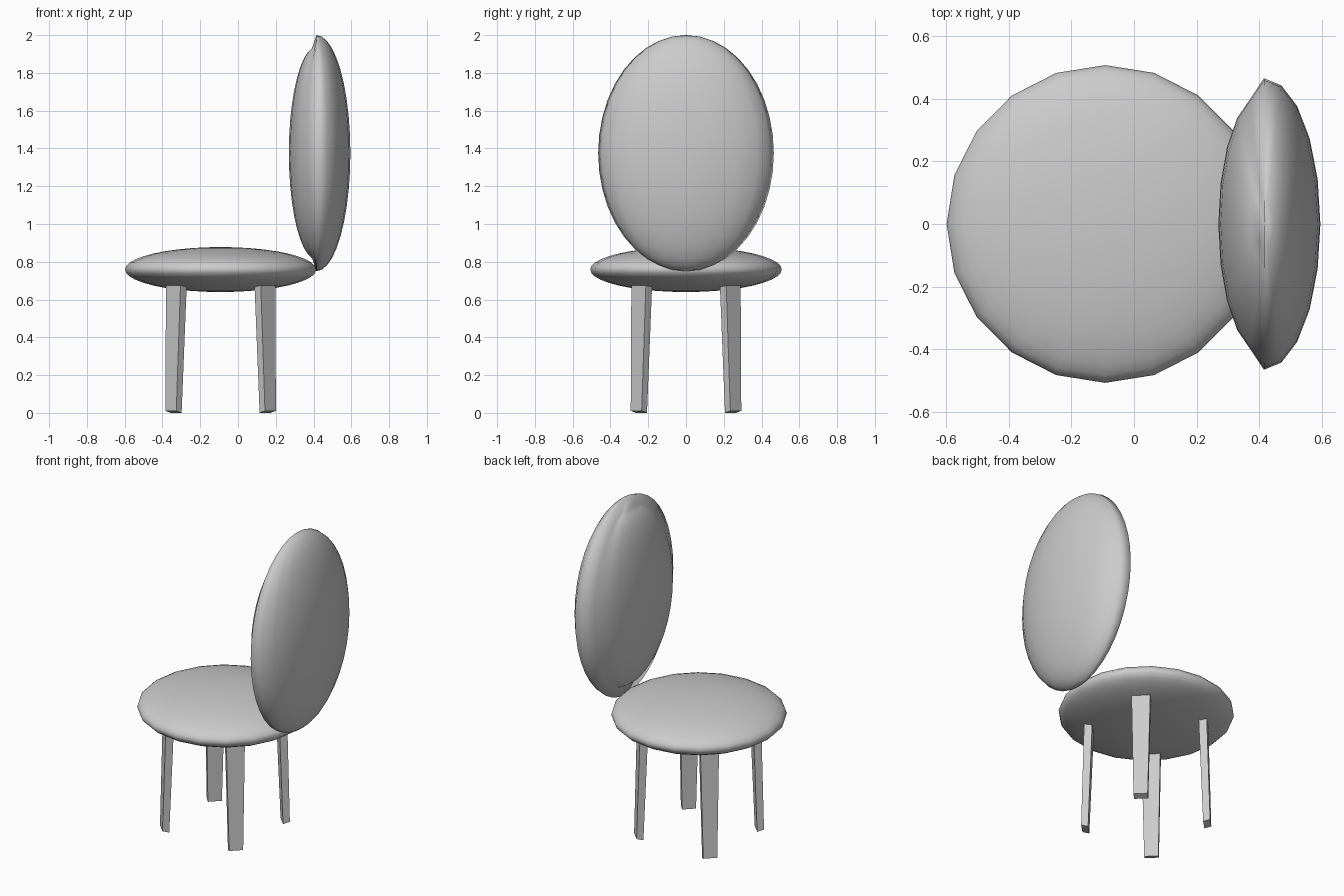
import bpy, bmesh
from math import radians, sqrt
from mathutils import Matrix, Vector

cube = bpy.data.objects.get("Cube")
if cube:
    bpy.data.objects.remove(cube, do_unlink=True)

grey = bpy.data.materials.new("plain grey")
grey.use_nodes = True
color = (0.6, 0.6, 0.6, 1)
grey.diffuse_color = color
grey.node_tree.nodes["Principled BSDF"].inputs["Base Color"].default_value = color

CENTER_X = -0.092


def finish(name, bm, smooth):
    bmesh.ops.recalc_face_normals(bm, faces=bm.faces)
    for f in bm.faces:
        f.smooth = smooth
    mesh = bpy.data.meshes.new(name)
    bm.to_mesh(mesh)
    bm.free()
    mesh.materials.append(grey)
    obj = bpy.data.objects.new(name, mesh)
    bpy.context.collection.objects.link(obj)
    return obj


def unit_sphere():
    bm = bmesh.new()
    bmesh.ops.create_uvsphere(bm, u_segments=20, v_segments=20, radius=1)
    return bm


# Seat: flattened round cushion
bm = unit_sphere()
bmesh.ops.scale(bm, vec=(0.506, 0.507, 0.119), verts=bm.verts)
seat = finish("seat", bm, True)
seat.location = (CENTER_X, 0, 0.759)

# Backrest: oval cushion whose inner half is drawn in, leaving a full-size rim
bm = unit_sphere()
inner = [v for v in bm.verts if v.co.x < -0.001]
bmesh.ops.scale(bm, vec=(0.81, 0.9, 0.9), verts=inner)
bmesh.ops.scale(bm, vec=(0.18, 0.465, 0.625), verts=bm.verts)
backrest = finish("backrest", bm, True)
backrest.location = (0.415, 0, 1.375)


# Legs: tapered, slightly splayed, turned to face outward on the diagonals
def leg(name, angle):
    bm = bmesh.new()
    bmesh.ops.create_cube(bm, size=1)
    for v in bm.verts:
        top = v.co.z > 0
        outer = v.co.x > 0
        width, depth, reach = (0.109, 0.047, 0.331) if top else (0.082, 0.04, 0.353)
        z = 0.69 if top else (0.011 if outer else 0)
        v.co = Vector((reach + v.co.x * depth, v.co.y * width, z))
    bm.transform(Matrix.Rotation(radians(angle), 4, "Z"))
    obj = finish(name, bm, False)
    obj.location.x = CENTER_X


for name, angle in (("back_left_leg", 45), ("back_right_leg", 135),
                    ("front_right_leg", 225), ("front_left_leg", 315)):
    leg(name, angle)
